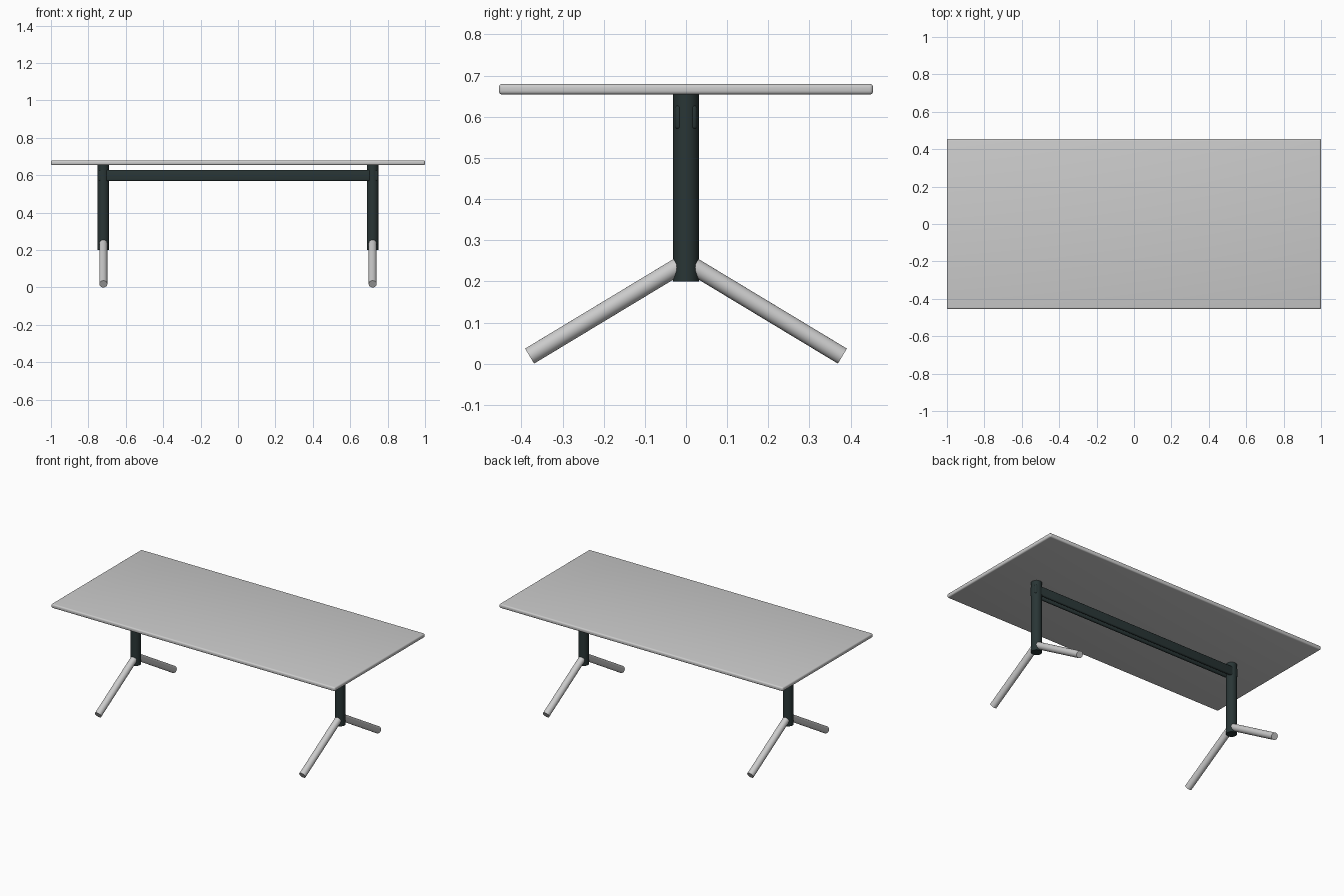
import bpy, math
from mathutils import Vector

if "Cube" in bpy.data.objects:
    bpy.data.objects.remove(bpy.data.objects["Cube"])


def material(name, rgb):
    m = bpy.data.materials.new(name)
    m.diffuse_color = (*rgb, 1)
    m.use_nodes = True
    m.node_tree.nodes["Principled BSDF"].inputs["Base Color"].default_value = m.diffuse_color
    return m


LIGHT = material("light grey", (0.60, 0.60, 0.60))
DARK = material("dark green grey", (0.022, 0.036, 0.036))


def finish(name, mat, bevel=0.0, segments=3):
    ob = bpy.context.object
    ob.name = name
    ob.data.materials.append(mat)
    bpy.ops.object.transform_apply(location=False, rotation=True, scale=True)
    if bevel:
        mod = ob.modifiers.new("rounding", "BEVEL")
        mod.width, mod.segments = bevel, segments
        bpy.ops.object.modifier_apply(modifier=mod.name)
    bpy.ops.object.shade_smooth_by_angle(angle=math.radians(40))
    return ob


def box(name, mat, loc, size, bevel, segments=3):
    bpy.ops.mesh.primitive_cube_add(size=1, location=loc)
    bpy.context.object.scale = size
    return finish(name, mat, bevel, segments)


def tube(name, mat, a, b, radius):
    a, b = Vector(a), Vector(b)
    bpy.ops.mesh.primitive_cylinder_add(vertices=40, radius=radius, depth=(b - a).length,
                                        location=(a + b) / 2)
    bpy.context.object.rotation_euler = (b - a).to_track_quat("Z", "Y").to_euler()
    return finish(name, mat)


# Thin top with rounded edges
box("table_top", LIGHT, (0, 0, 0.667), (2, 0.91, 0.026), 0.009, 4)

# Twin rails running through both posts
for side, y in (("front", -0.018), ("back", 0.018)):
    box(f"{side}_rail", DARK, (0, y, 0.599), (1.494, 0.017, 0.058), 0.007)

# Posts, each with two splayed feet
for end, x in (("left", -0.72), ("right", 0.72)):
    tube(f"{end}_post", DARK, (x, 0, 0.2), (x, 0, 0.656), 0.031)
    for side, s in (("front", -1), ("back", 1)):
        tube(f"{end}_{side}_foot", LIGHT, (x, s * 0.008, 0.243), (x, s * 0.38, 0.0185), 0.0213)
